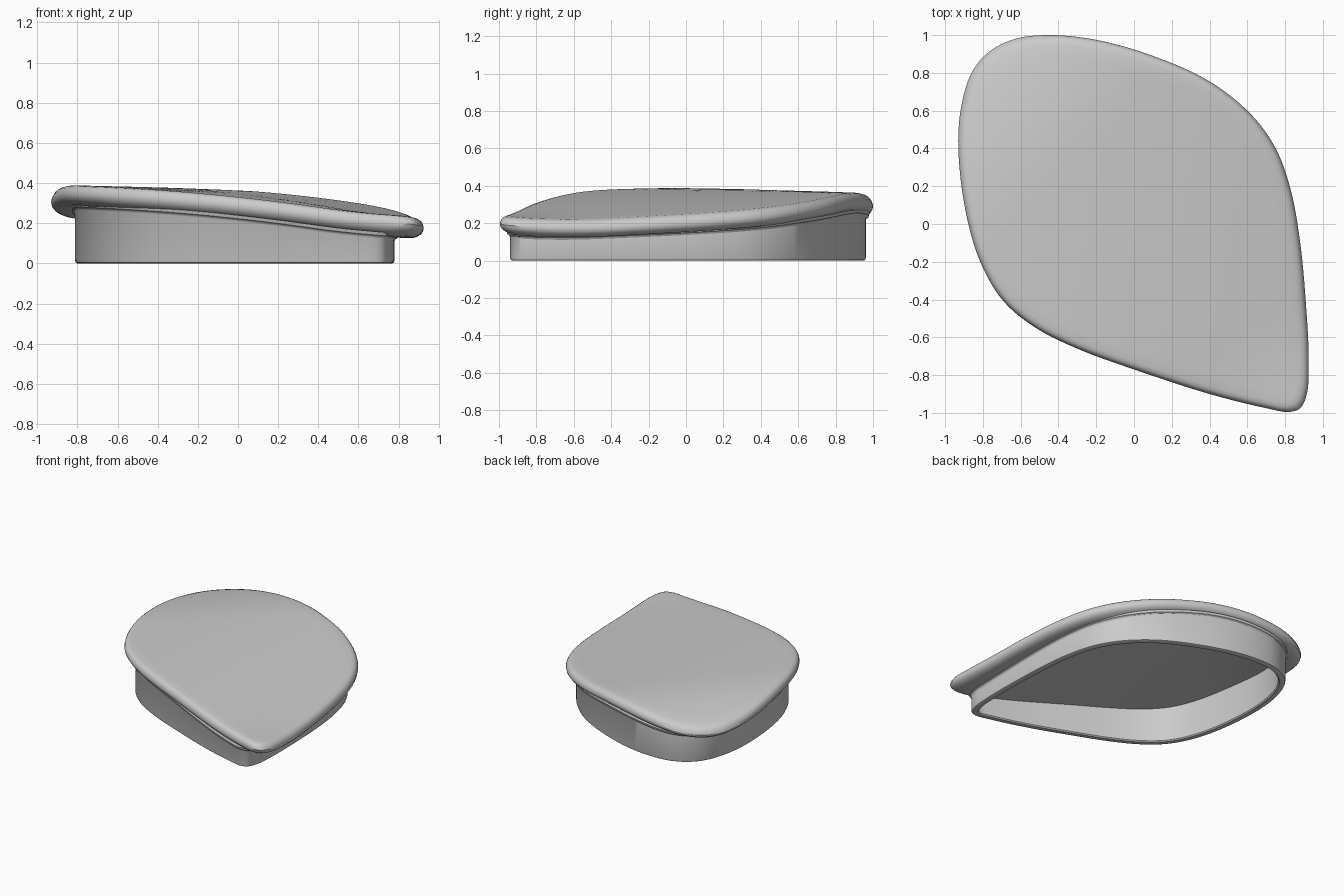
import bpy
import bmesh
from math import sqrt
from mathutils import Vector

if "Cube" in bpy.data.objects:
    bpy.data.objects.remove(bpy.data.objects["Cube"])

grey = bpy.data.materials.new("plain grey")
grey.use_nodes = True
grey.diffuse_color = (0.6, 0.6, 0.6, 1)
grey.node_tree.nodes["Principled BSDF"].inputs["Base Color"].default_value = grey.diffuse_color

# Rounded teardrop outline of the lid, clockwise from the back
OUTLINE = [(-.45, 1), (-.2, .975), (.1, .89), (.4, .755), (.62, .58), (.75, .4),
           (.83, .18), (.88, -.1), (.91, -.42), (.925, -.72), (.915, -.9),
           (.88, -.975), (.82, -.995), (.7, -.975), (.4, -.9), (0, -.77),
           (-.3, -.66), (-.52, -.55), (-.69, -.41), (-.81, -.21), (-.89, .06),
           (-.93, .4), (-.915, .62), (-.86, .8), (-.77, .91), (-.63, .98)]


def smooth_loop(points, steps=6):
    """Closed centripetal spline through the points."""
    pts = [Vector(p) for p in points]
    n, loop = len(pts), []
    for i in range(n):
        a, b, c, d = (pts[(i + k) % n] for k in (-1, 0, 1, 2))
        ta = 0
        tb = ta + sqrt((b - a).length)
        tc = tb + sqrt((c - b).length)
        td = tc + sqrt((d - c).length)
        for k in range(steps):
            t = tb + (tc - tb) * k / steps
            ab = a.lerp(b, t / tb)
            bc = b.lerp(c, (t - tb) / (tc - tb))
            cd = c.lerp(d, (t - tc) / (td - tc))
            abc = ab.lerp(bc, t / tc)
            bcd = bc.lerp(cd, (t - tb) / (td - tb))
            loop.append(abc.lerp(bcd, (t - tb) / (tc - tb)))
    return loop


def top_height(p):
    """Bent top surface: falls to the tip and droops at the rounded back corner."""
    x, y = p
    u = (x - y) / sqrt(2)
    z = .346 - .085 * x - .04 * x * x + .022 * y + .02 * x * y
    return z - .2 * max(0, -u - .5) ** 2 + .2 * max(0, u - .9) ** 2


def skirt_point(p):
    """Outline point moved in and skewed slightly along the long diagonal."""
    u, v = (p.x - p.y) / sqrt(2), (p.x + p.y) / sqrt(2)
    v = .03 + .923 * (v - .03) - .06 * u
    u = .04 + .9 * (u - .06)
    return Vector((u + v, v - u)) / sqrt(2)


def inset(loop, distance):
    """Move a clockwise loop inwards by a distance."""
    result = []
    for i, p in enumerate(loop):
        along = (loop[(i + 1) % len(loop)] - loop[i - 1]).normalized()
        result.append(p + Vector((along.y, -along.x)) * distance)
    return result


def under(loop, depth):
    """Ring a given depth below the bent top surface."""
    return [(p.x, p.y, top_height(p) - depth) for p in loop]


def level(loop, z):
    return [(p.x, p.y, z) for p in loop]


def scaled(loop, s):
    return [p * s for p in loop]


def loft(name, rings, poles=None, closed=False):
    """Skin between rings, ending in centre points or joined round."""
    bm = bmesh.new()
    rows = [[bm.verts.new(co) for co in ring] for ring in rings]
    n = len(rows[0])
    pairs = list(zip(rows, rows[1:]))
    if closed:
        pairs.append((rows[-1], rows[0]))
    for a, b in pairs:
        for i in range(n):
            j = (i + 1) % n
            bm.faces.new((a[i], a[j], b[j], b[i]))
    if poles:
        for row, co in ((rows[0], poles[0]), (rows[-1], poles[1])):
            tip = bm.verts.new(co)
            for i in range(n):
                bm.faces.new((row[i], row[(i + 1) % n], tip))
    bmesh.ops.recalc_face_normals(bm, faces=bm.faces)
    mesh = bpy.data.meshes.new(name)
    bm.to_mesh(mesh)
    bm.free()
    mesh.materials.append(grey)
    obj = bpy.data.objects.new(name, mesh)
    bpy.context.collection.objects.link(obj)
    bpy.ops.object.select_all(action='DESELECT')
    obj.select_set(True)
    bpy.context.view_layer.objects.active = obj
    bpy.ops.object.shade_smooth_by_angle()
    return obj


rim = smooth_loop(OUTLINE)
wall = [skirt_point(p) for p in rim]
centre = Vector((0, 0))

# Lid: bent top, rolled rim, underside
rings = [under(scaled(rim, k / 8), 0) for k in range(1, 8)]
for s, depth in ((.945, 0), (.97, .004), (.985, .012), (.995, .026), (1, .043),
                 (.996, .06), (.984, .075), (.965, .087), (.94, .097)):
    rings.append(under(scaled(rim, s), depth))
rings += [under(scaled(wall, k / 8), .105) for k in range(8, 0, -1)]
z = top_height(centre)
loft("lid", rings, poles=((0, 0, z), (0, 0, z - .105)))

# Skirt: hollow wall below the lid, flared into it at the top
inner = inset(wall, .05)
loft("skirt", [
    under(inset(wall, -.02), .09), under(inset(wall, -.015), .107),
    under(inset(wall, -.005), .113), under(wall, .122),
    level(wall, .015), level(inset(wall, .004), .004), level(inset(wall, .012), 0),
    level(inset(wall, .042), 0), level(inner, .008), under(inner, .09)],
    closed=True)
